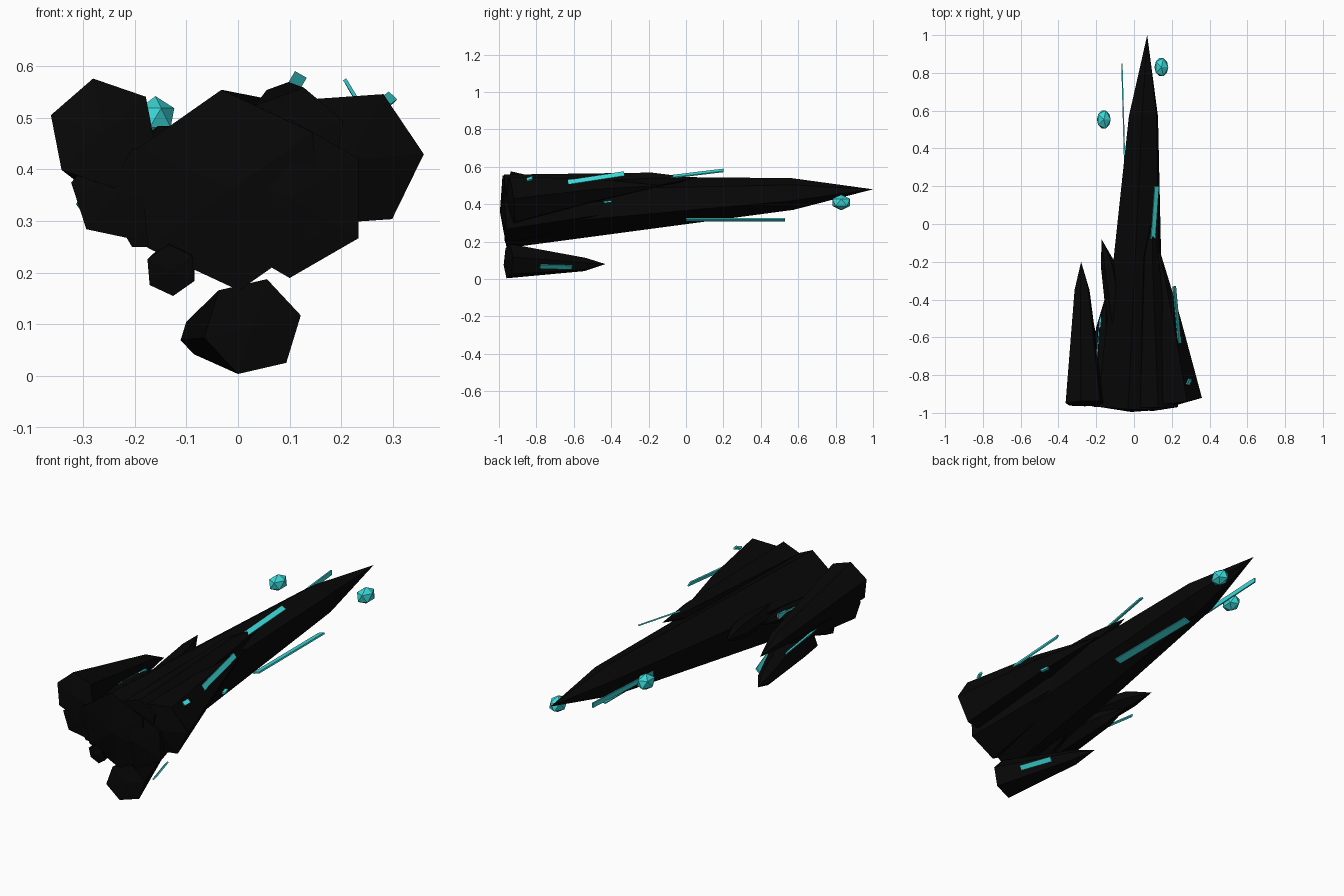
import bpy, bmesh, math
from mathutils import Vector, Matrix

if "Cube" in bpy.data.objects:
    bpy.data.objects.remove(bpy.data.objects["Cube"])


def material(name, rgb):
    m = bpy.data.materials.new(name)
    m.diffuse_color = (*rgb, 1)
    m.use_nodes = True
    m.node_tree.nodes["Principled BSDF"].inputs["Base Color"].default_value = m.diffuse_color
    return m


BLACK = material("near black crystal", (0.0022, 0.0022, 0.0022))
TEAL = material("bright teal", (0.045, 0.68, 0.68))


def finish(bm, name, mat):
    bmesh.ops.recalc_face_normals(bm, faces=bm.faces)
    me = bpy.data.meshes.new(name)
    bm.to_mesh(me)
    bm.free()
    me.materials.append(mat)
    ob = bpy.data.objects.new(name, me)
    bpy.context.collection.objects.link(ob)
    return ob


def shard(name, base, shoulder, tip, angle=0, cap=0.01, sides=6):
    """Tapered crystal along y: rings are (x, y, z, radius), square to the axis."""
    bm = bmesh.new()
    axis = Vector(tip) - Vector(base[:3])
    rings = []
    for x, y, z, r in (base, shoulder):
        ring = []
        for i in range(sides):
            a = math.radians(angle) + math.tau * i / sides
            dx, dz = r * math.cos(a), r * math.sin(a)
            dy = -(dx * axis.x + dz * axis.z) / axis.y
            ring.append(bm.verts.new((x + dx, y + dy, z + dz)))
        rings.append(ring)
    end = bm.verts.new(tip)
    back = bm.verts.new((base[0], base[1] - cap, base[2]))
    b, s = rings
    for i in range(sides):
        j = (i + 1) % sides
        bm.faces.new((b[i], b[j], s[j], s[i]))
        bm.faces.new((s[i], s[j], end))
        bm.faces.new((b[j], b[i], back))
    return finish(bm, name, BLACK)


def bar(name, p, q, width, height, roll=0):
    """Thin glowing strip from p to q; positive roll lifts its right edge."""
    p, q = Vector(p), Vector(q)
    d = q - p
    rot = d.to_track_quat('Y', 'Z').to_matrix().to_4x4()
    bm = bmesh.new()
    bmesh.ops.create_cube(bm, size=1)
    bm.transform(Matrix.Translation((p + q) / 2) @ rot
                 @ Matrix.Rotation(math.radians(-roll), 4, 'Y')
                 @ Matrix.Diagonal((width, d.length, height, 1)))
    return finish(bm, name, TEAL)


def gem(name, loc):
    """Small faceted floating stone."""
    bm = bmesh.new()
    bmesh.ops.create_icosphere(bm, subdivisions=1, radius=1)
    bm.transform(Matrix.Translation(loc) @ Matrix.Diagonal((0.041, 0.056, 0.042, 1)))
    return finish(bm, name, TEAL)


# Central spike
shard("main_spike", (-0.015, -0.97, 0.36, 0.195), (0.05, 0.57, 0.455, 0.085),
      (0.07, 1.0, 0.48), 35, 0.025)

# Right-hand cluster
shard("right_shard", (0.22, -0.935, 0.42, 0.14), (0.175, -0.5, 0.475, 0.07),
      (0.13, -0.12, 0.50), 4, 0.025)
shard("upper_right_shard", (0.11, -0.965, 0.46, 0.10), (0.09, -0.18, 0.525, 0.045),
      (0.10, 0.05, 0.54), 20)
shard("lower_right_shard", (0.10, -0.97, 0.344, 0.154), (0.085, -0.45, 0.38, 0.07),
      (0.07, -0.2, 0.39), 30, 0.02)

# Left-hand cluster
shard("left_shard", (-0.26, -0.95, 0.47, 0.108), (-0.275, -0.35, 0.40, 0.042),
      (-0.28, -0.2, 0.37), 41, 0.015)
shard("lower_left_shard", (-0.23, -0.95, 0.355, 0.095), (-0.255, -0.52, 0.355, 0.042),
      (-0.27, -0.38, 0.36), 48)
shard("inner_left_shard", (-0.15, -0.955, 0.345, 0.11), (-0.165, -0.55, 0.42, 0.036),
      (-0.15, -0.38, 0.43), 0)
shard("far_left_shard", (-0.02, -0.93, 0.40, 0.08), (-0.135, -0.22, 0.45, 0.04),
      (-0.172, -0.08, 0.47), 0)
shard("small_left_shard", (-0.13, -0.96, 0.205, 0.05), (-0.11, -0.75, 0.25, 0.03),
      (-0.1, -0.6, 0.28), 35)

# Hanging lower shard
shard("lower_shard", (0.028, -0.95, 0.096, 0.096), (-0.075, -0.54, 0.078, 0.037),
      (-0.107, -0.43, 0.08), 13)

# Glowing strips
bar("nose_strip", (-0.064, 0.85, 0.465), (-0.05, 0.34, 0.43), 0.007, 0.024)
bar("belly_strip", (0.104, 0.0, 0.318), (0.104, 0.53, 0.318), 0.036, 0.008, 18)
bar("spine_strip", (0.10, -0.08, 0.547), (0.12, 0.2, 0.581), 0.026, 0.007, -30)
bar("right_strip", (0.241, -0.63, 0.517), (0.213, -0.33, 0.563), 0.027, 0.007, -60)
bar("right_rear_strip", (0.285, -0.85, 0.531), (0.297, -0.82, 0.54), 0.022, 0.01, -45)
bar("right_side_strip", (0.225, -0.44, 0.412), (0.215, -0.40, 0.415), 0.016, 0.01)
bar("lower_strip", (0.073, -0.78, 0.068), (0.02, -0.61, 0.063), 0.026, 0.008, 50)
bar("left_strip", (-0.196, -0.70, 0.43), (-0.178, -0.49, 0.44), 0.009, 0.025)
bar("left_side_strip", (-0.285, -0.76, 0.36), (-0.305, -0.38, 0.328), 0.008, 0.018, 35)

# Floating stones
gem("right_gem", (0.145, 0.83, 0.41))
gem("left_gem", (-0.16, 0.553, 0.50))
